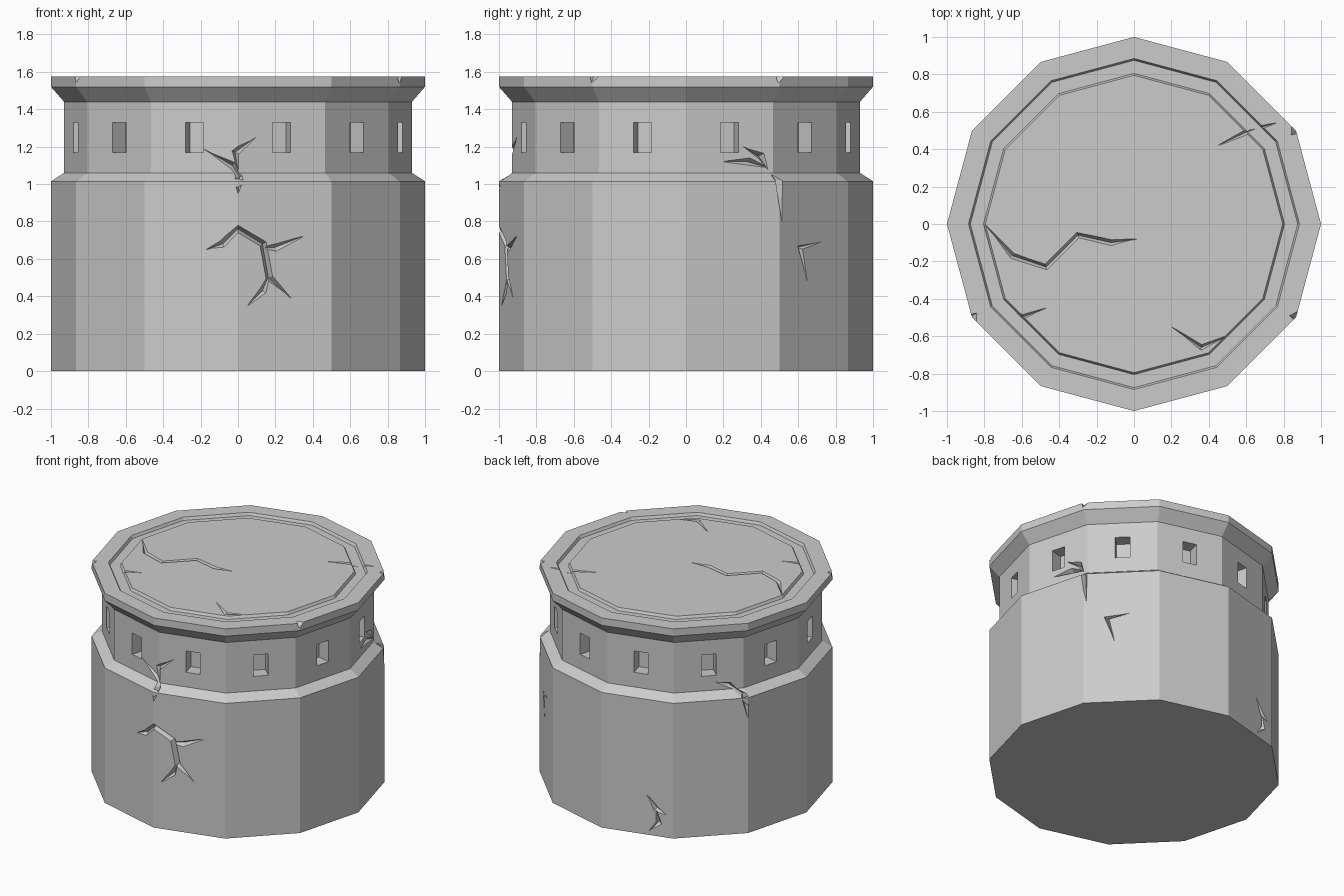
import bpy, bmesh, math
from mathutils import Vector, Matrix

cube = bpy.data.objects.get("Cube")
if cube:
    bpy.data.objects.remove(cube, do_unlink=True)

SIDES = 12
STEP = 2 * math.pi / SIDES
TOP = 1.575

stone = bpy.data.materials.new("grey_stone")
stone.use_nodes = True
grey = (0.6, 0.6, 0.6, 1)
stone.diffuse_color = grey
stone.node_tree.nodes["Principled BSDF"].inputs["Base Color"].default_value = grey


def make_object(name, bm):
    bmesh.ops.recalc_face_normals(bm, faces=bm.faces)
    mesh = bpy.data.meshes.new(name)
    bm.to_mesh(mesh)
    bm.free()
    mesh.materials.append(stone)
    obj = bpy.data.objects.new(name, mesh)
    bpy.context.collection.objects.link(obj)
    return obj


def cut(target, cutter):
    """Subtract the cutter from the target, then discard it."""
    cutter.hide_render = True
    mod = target.modifiers.new("cut", 'BOOLEAN')
    mod.operation, mod.solver, mod.object = 'DIFFERENCE', 'EXACT', cutter
    bpy.context.view_layer.objects.active = target
    bpy.ops.object.modifier_apply(modifier=mod.name)
    bpy.data.objects.remove(cutter, do_unlink=True)


# Tower body: twelve-sided profile with ledge, flared rim and roof groove
profile = [(1, 0), (1, 1.015), (0.93, 1.06), (0.93, 1.44), (1, 1.52), (1, TOP),
           (0.885, TOP), (0.875, TOP - 0.02), (0.805, TOP - 0.02), (0.795, TOP)]
bm = bmesh.new()
rings = [[bm.verts.new((r * math.cos(i * STEP), r * math.sin(i * STEP), z))
          for i in range(SIDES)] for r, z in profile]
for low, high in zip(rings, rings[1:]):
    for i in range(SIDES):
        j = (i + 1) % SIDES
        bm.faces.new((low[i], low[j], high[j], high[i]))
bm.faces.new(rings[0])
bm.faces.new(rings[-1])
tower = make_object("tower", bm)

# Window recesses, one in the middle of each upper wall
bm = bmesh.new()
for i in range(SIDES):
    place = (Matrix.Rotation((i + 0.5) * STEP, 4, 'Z')
             @ Matrix.Translation((0.9, 0, 1.25)) @ Matrix.Diagonal((0.2, 0.1, 0.16, 1)))
    bmesh.ops.create_cube(bm, size=1, matrix=place)
cut(tower, make_object("window_cutter", bm))


def wall_point(degrees, z):
    """Point and outward normal on the faceted wall."""
    a = math.radians(degrees)
    radius = profile[-1][0]
    for (r0, z0), (r1, z1) in zip(profile, profile[1:6]):
        if z0 <= z <= z1:
            radius = r0 + (r1 - r0) * (z - z0) / (z1 - z0)
            break
    radius *= math.cos(STEP / 2) / math.cos(a % STEP - STEP / 2)
    n = Vector((math.cos(a), math.sin(a), 0))
    return n * radius + Vector((0, 0, z)), n


def roof_point(x, y):
    return Vector((x, y, TOP)), Vector((0, 0, 1))


def crack(points, width, depth):
    """Carve a V-shaped groove that tapers out at both ends."""
    bm = bmesh.new()
    sections = []
    last = len(points) - 1
    for i, (p, n) in enumerate(points):
        along = points[min(i + 1, last)][0] - points[max(i - 1, 0)][0]
        side = along.cross(n).normalized()
        k = 0.12 if i in (0, last) else 1
        out = p + n * 0.015
        sections.append([bm.verts.new(v) for v in
                         (out + side * width * k, out - side * width * k, p - n * depth * k)])
    for a, b in zip(sections, sections[1:]):
        for i in range(3):
            j = (i + 1) % 3
            bm.faces.new((a[i], a[j], b[j], b[i]))
    bm.faces.new(sections[0])
    bm.faces.new(sections[-1])
    bmesh.ops.triangulate(bm, faces=bm.faces)
    cut(tower, make_object("crack_cutter", bm))


# Wall cracks, as angle and height
wall_cracks = [
    [(-100, 0.65), (-95, 0.68), (-90, 0.76), (-82, 0.68), (-80, 0.5), (-73, 0.39)],
    [(-83, 0.66), (-78, 0.66), (-69, 0.72)],
    [(-80, 0.52), (-82, 0.43), (-87, 0.35)],
    [(-90, 0.95), (-89.5, 1.04), (-92, 1.1), (-102, 1.19)],
    [(-90, 1.07), (-91, 1.17), (-84, 1.25)],
    [(31, 0.8), (30, 1.02), (26, 1.15), (20, 1.2)],
    [(28, 1.09), (22, 1.12), (13, 1.12)],
    [(48, 0.69), (39, 0.66), (42, 0.48)],
    [(150, 0.86), (149, 1.03), (144, 1.09), (138, 1.12)],
    [(109, 0.3), (113, 0.2), (117, 0.17)],
    [(113, 0.22), (114, 0.1), (110, 0.03)],
]
for path in wall_cracks:
    crack([wall_point(*q) for q in path], 0.028, 0.035)

# Roof cracks
roof_cracks = [
    [(-0.8, 0), (-0.65, -0.17), (-0.47, -0.23), (-0.3, -0.06), (-0.12, -0.1), (0.02, -0.08)],
    [(-0.72, -0.4), (-0.6, -0.5), (-0.47, -0.45)],
    [(0.2, -0.55), (0.36, -0.66), (0.52, -0.59)],
    [(0.45, 0.42), (0.62, 0.5), (0.76, 0.54)],
]
for path in roof_cracks:
    crack([roof_point(*q) for q in path], 0.025, 0.025)

# Chipped rim corners
for degrees in (30, -30, -150):
    bm = bmesh.new()
    place = (Matrix.Rotation(math.radians(degrees), 4, 'Z') @ Matrix.Translation((1.02, 0.01, TOP + 0.01))
             @ Matrix.Rotation(0.8, 4, 'Y') @ Matrix.Rotation(0.4, 4, 'X'))
    bmesh.ops.create_cube(bm, size=0.07, matrix=place)
    cut(tower, make_object("chip_cutter", bm))
